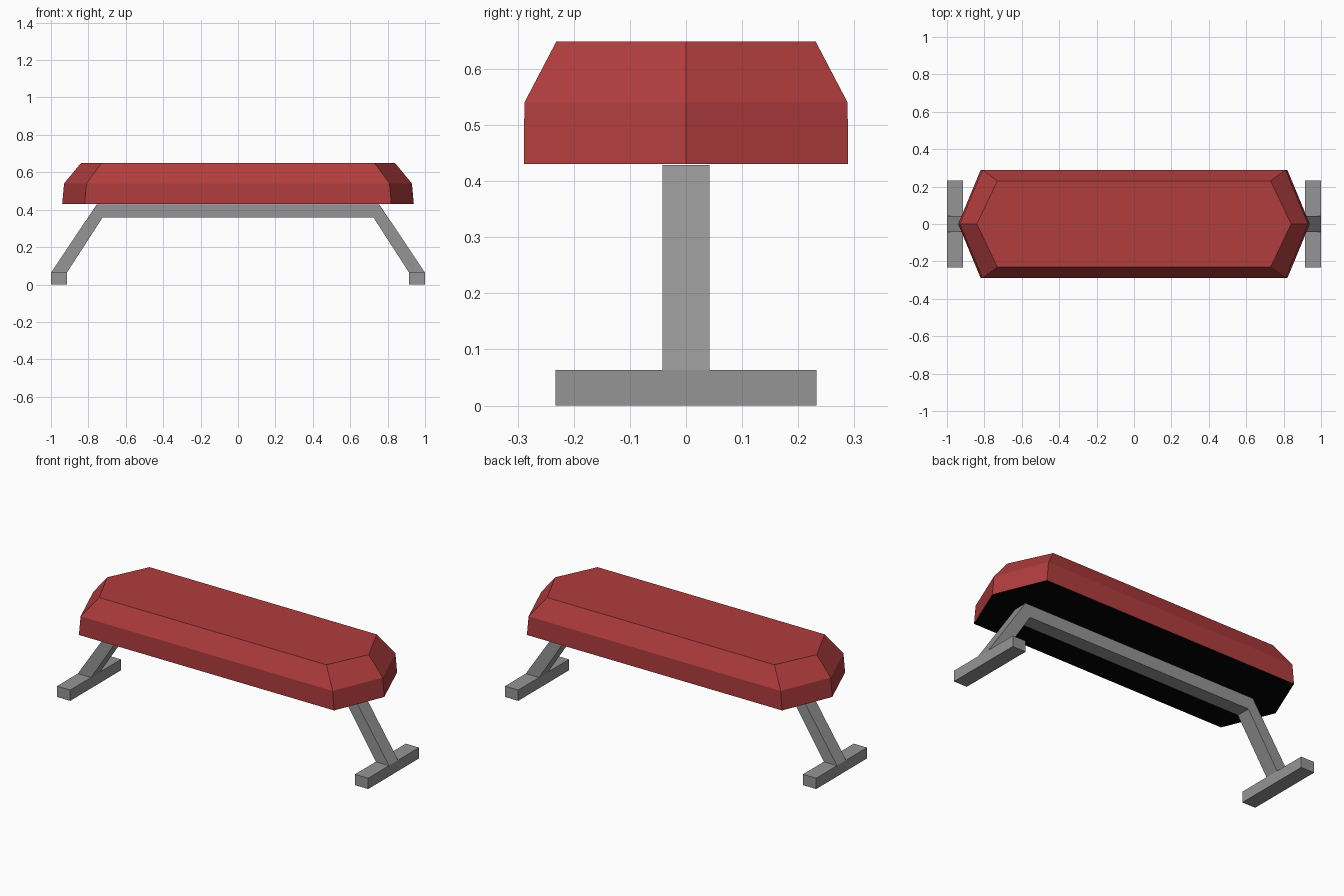
import bpy, bmesh

if "Cube" in bpy.data.objects:
    bpy.data.objects.remove(bpy.data.objects["Cube"])


def material(name, rgb):
    m = bpy.data.materials.new(name)
    m.diffuse_color = (*rgb, 1)
    m.use_nodes = True
    m.node_tree.nodes["Principled BSDF"].inputs["Base Color"].default_value = m.diffuse_color
    return m


RED = material("red padding", (0.44, 0.046, 0.048))
GREY = material("grey metal", (0.30, 0.30, 0.30))
BLACK = material("black underside", (0.001, 0.001, 0.001))


def finish(bm, name, mats):
    bmesh.ops.recalc_face_normals(bm, faces=bm.faces)
    me = bpy.data.meshes.new(name)
    for m in mats:
        me.materials.append(m)
    bm.normal_update()
    # downward faces take the second material, if there is one
    if len(mats) > 1:
        for f in bm.faces:
            f.material_index = 1 if f.normal.z < -0.9 else 0
    bm.to_mesh(me)
    bm.free()
    ob = bpy.data.objects.new(name, me)
    bpy.context.collection.objects.link(ob)
    return ob


# Padded seat: stacked hexagon rings (z, tip x, corner x, half width)
bm = bmesh.new()
rings = []
for z, tip, cx, w in [(0.43, 0.94, 0.82, 0.289),
                      (0.54, 0.93, 0.81, 0.288),
                      (0.649, 0.84, 0.73, 0.231)]:
    outline = [(tip, 0), (cx, w), (-cx, w), (-tip, 0), (-cx, -w), (cx, -w)]
    rings.append([bm.verts.new((x, y, z)) for x, y in outline])
for low, high in zip(rings, rings[1:]):
    for i in range(6):
        j = (i + 1) % 6
        bm.faces.new((low[i], low[j], high[j], high[i]))
bm.faces.new(rings[0])
bm.faces.new(rings[-1])
finish(bm, "padded_seat", [RED, BLACK])

# Bent frame: bar with two splayed legs, side profile extruded in y
half = [(0.755, 0.429), (1.0, 0.063), (0.915, 0.063), (0.725, 0.357)]
profile = half + [(-x, z) for x, z in reversed(half)]
bm = bmesh.new()
face = bm.faces.new([bm.verts.new((x, -0.042, z)) for x, z in profile])
ext = bmesh.ops.extrude_face_region(bm, geom=[face])
verts = [v for v in ext["geom"] if isinstance(v, bmesh.types.BMVert)]
bmesh.ops.translate(bm, verts=verts, vec=(0, 0.084, 0))
finish(bm, "bent_frame", [GREY])

# Cross feet
for side, s in (("left", -1), ("right", 1)):
    bm = bmesh.new()
    bmesh.ops.create_cube(bm, size=1)
    bmesh.ops.scale(bm, verts=bm.verts, vec=(0.085, 0.466, 0.063))
    bmesh.ops.translate(bm, verts=bm.verts, vec=(s * 0.9575, 0, 0.0315))
    finish(bm, side + "_foot", [GREY])
